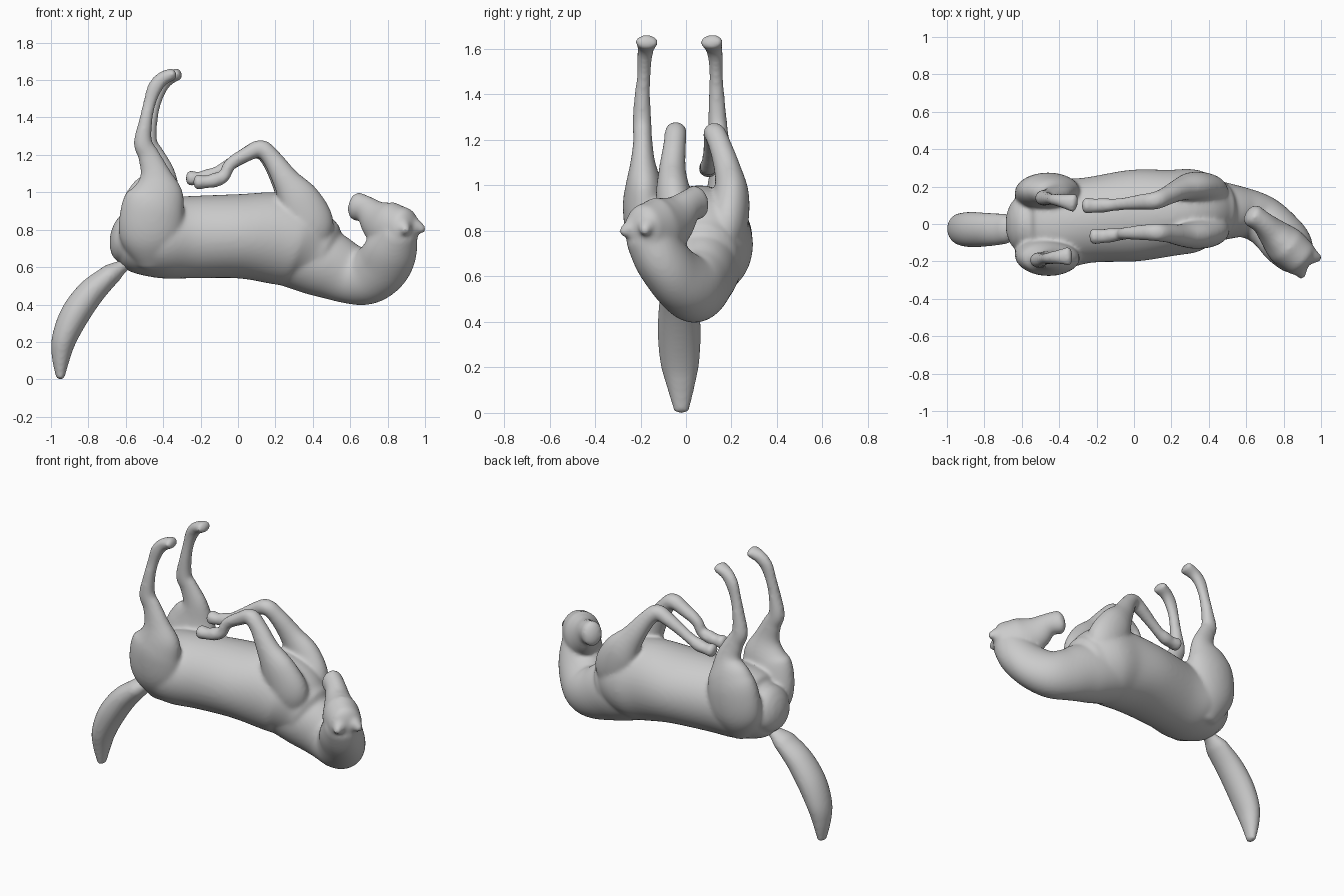
import bpy, bmesh, math
from mathutils import Vector


def catmull(p0, p1, p2, p3, t):
    return [0.5 * (2 * b + (c - a) * t + (2 * a - 5 * b + 4 * c - d) * t * t
                   + (3 * b - a - 3 * c + d) * t ** 3)
            for a, b, c, d in zip(p0, p1, p2, p3)]


def loft(bm, secs, side=(0, 1, 0), cap=0.6, sub=6, n=48):
    """Smooth tube through (x, y, z, half depth, half width) sections, rounded ends."""
    pts = []
    for i in range(len(secs) - 1):
        q = [secs[max(i - 1, 0)], secs[i], secs[i + 1], secs[min(i + 2, len(secs) - 1)]]
        pts += [catmull(*q, k / sub) for k in range(sub)]
    pts.append(list(secs[-1]))
    c = [Vector(p[:3]) for p in pts]
    rings = []
    for i, p in enumerate(pts):
        t = (c[min(i + 1, len(c) - 1)] - c[max(i - 1, 0)]).normalized()
        s = Vector(side)
        s = (s - t * s.dot(t)).normalized()
        rings.append((c[i], t, s, t.cross(s), p[3], p[4]))

    def dome(r, sign):
        out = []
        for k in range(1, 5):
            ang = k * math.radians(20.5)
            off = r[1] * sign * cap * min(r[4], r[5]) * math.sin(ang)
            out.append((r[0] + off, *r[1:4], r[4] * math.cos(ang), r[5] * math.cos(ang)))
        return out

    rings = dome(rings[0], -1)[::-1] + rings + dome(rings[-1], 1)
    vs = [[bm.verts.new(o + u * a * math.sin(2 * math.pi * k / n)
                        + s * b * math.cos(2 * math.pi * k / n)) for k in range(n)]
          for o, t, s, u, a, b in rings]
    for r0, r1 in zip(vs, vs[1:]):
        for k in range(n):
            j = (k + 1) % n
            bm.faces.new((r0[k], r0[j], r1[j], r1[k]))
    bm.faces.new(vs[0][::-1])
    bm.faces.new(vs[-1])


def finish(bm, name, voxel, iterations):
    bmesh.ops.recalc_face_normals(bm, faces=bm.faces)
    me = bpy.data.meshes.new(name)
    bm.to_mesh(me)
    bm.free()
    ob = bpy.data.objects.new(name, me)
    bpy.context.collection.objects.link(ob)
    m = ob.modifiers.new("blend", 'REMESH')
    m.mode = 'VOXEL'
    m.voxel_size = voxel
    m.use_smooth_shade = True
    s = ob.modifiers.new("soften", 'SMOOTH')
    s.factor = 0.5
    s.iterations = iterations
    return ob


bm = bmesh.new()

# trunk
loft(bm, [(-.60, 0, .76, .14, .15), (-.54, 0, .75, .185, .20), (-.42, 0, .755, .215, .242),
          (-.25, .02, .76, .22, .228), (0, .045, .765, .225, .245), (.2, .06, .755, .245, .23),
          (.33, .072, .725, .235, .22), (.43, .07, .68, .19, .17)])

# curled neck
loft(bm, [(.28, .075, .675, .18, .18), (.45, .07, .625, .185, .16), (.59, .06, .565, .16, .132),
          (.69, .02, .55, .15, .13), (.77, -.05, .605, .15, .122),
          (.82, -.115, .69, .14, .118), (.855, -.165, .78, .108, .105)])

# head with deep jaw
loft(bm, [(.89, -.185, .805, .115, .10), (.81, -.115, .81, .14, .108),
          (.745, -.05, .85, .112, .082), (.69, .005, .905, .074, .062),
          (.635, .045, .925, .077, .062)],
     side=(.7, .7, 0))

# ears
loft(bm, [(.90, -.155, .82, .07, .07), (.95, -.172, .815, .045, .045), (.99, -.182, .80, .022, .022)])
loft(bm, [(.86, -.19, .82, .07, .07), (.885, -.24, .81, .045, .045), (.898, -.28, .795, .022, .022)],
     side=(1, 0, 0))

# hind legs: shared profile, own y path
hind = [(-.46, .64, .10, .08), (-.465, .76, .168, .105), (-.457, .90, .17, .10),
        (-.435, 1.0, .143, .082), (-.43, 1.1, .082, .055), (-.465, 1.2, .058, .042),
        (-.494, 1.265, .05, .042), (-.48, 1.38, .036, .036), (-.458, 1.48, .034, .03),
        (-.43, 1.56, .04, .033), (-.39, 1.607, .038, .038), (-.335, 1.632, .033, .052)]
hind_y = {-1: (-.10, -.15, -.178, -.185, -.19, -.19, -.193, -.193, -.186, -.182, -.176, -.172),
          1: (.11, .155, .175, .175, .16, .148, .14, .135, .133, .13, .122, .112)}
for sgn, ys in hind_y.items():
    loft(bm, [(x + (.014 * sgn if z > 1.05 else 0), y, z, a, b)
              for (x, z, a, b), y in zip(hind, ys)])

# folded front legs
fore = [(.38, .70, .09, .07), (.37, .82, .135, .09), (.32, .95, .115, .078),
        (.25, 1.06, .074, .06), (.175, 1.175, .052, .05), (.115, 1.23, .047, .048),
        (.04, 1.2, .04, .042), (-.05, 1.145, .034, .034), (-.115, 1.105, .033, .034),
        (-.165, 1.085, .04, .04), (-.205, 1.076, .034, .038), (-.255, 1.075, .042, .045)]
fore_y = {-1: (-.02, -.035, -.055, -.06, -.05, -.045, -.045, -.05, -.055, -.06, -.065, -.065),
          1: (.15, .18, .2, .185, .15, .125, .118, .108, .102, .1, .098, .098)}
for sgn, ys in fore_y.items():
    low = 0 if sgn > 0 else 1
    loft(bm, [(x + low * (.04 if x < -.1 else .008), y, z - low * (.02 if x < -.1 else -.004), a, b)
              for (x, z, a, b), y in zip(fore, ys)])

finish(bm, "horse_body", .0105, 12)

# drooping tail
bm = bmesh.new()
loft(bm, [(-.55, -.01, .63, .025, .03), (-.61, -.015, .608, .032, .042), (-.67, -.022, .568, .054, .074),
          (-.705, -.027, .54, .06, .082), (-.79, -.03, .46, .074, .09), (-.872, -.03, .345, .078, .094),
          (-.928, -.027, .22, .067, .085), (-.946, -.023, .12, .05, .062), (-.95, -.02, .014, .024, .034)])
finish(bm, "tail", .0105, 5)
